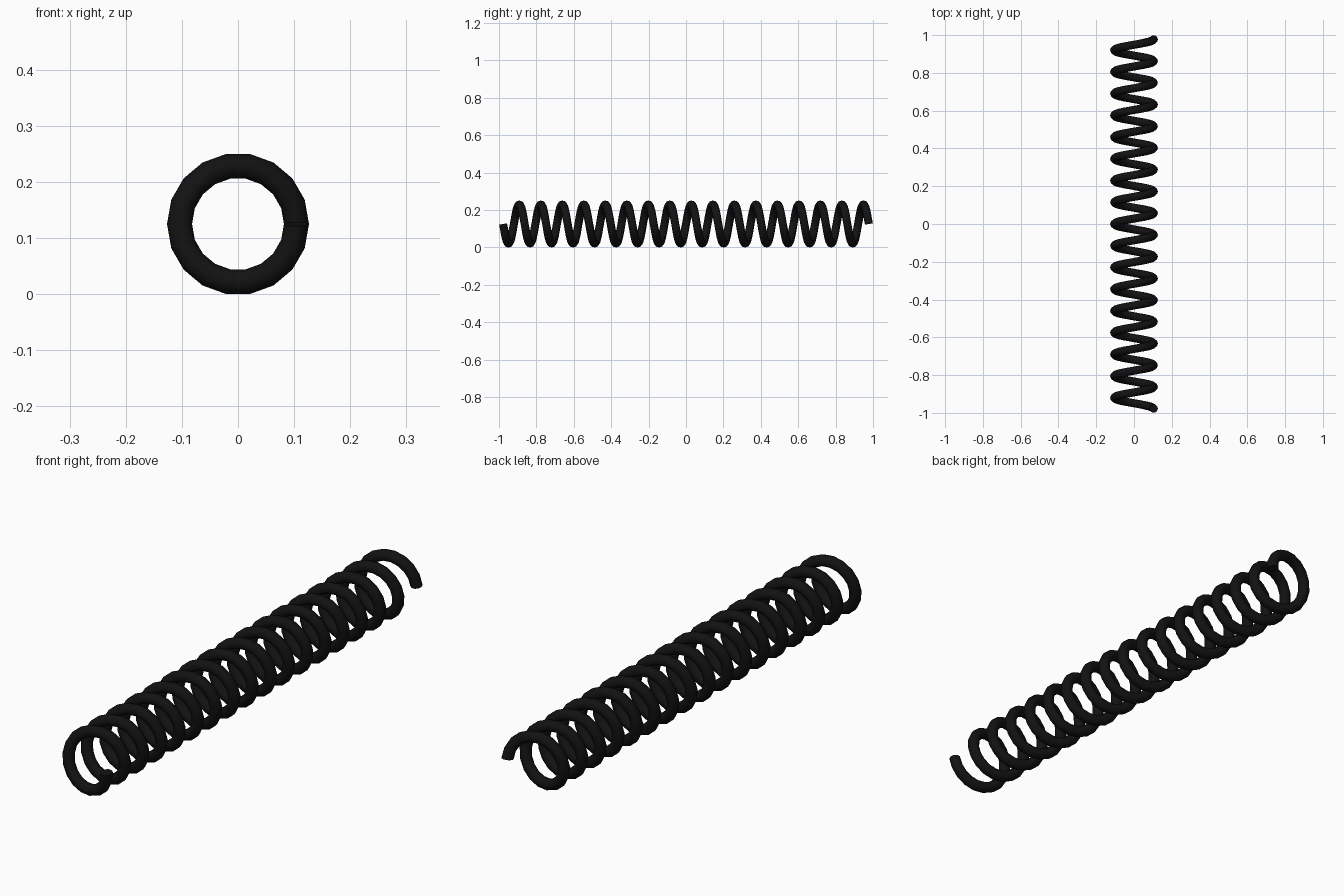
import bpy, bmesh
from math import sin, cos, pi
from mathutils import Vector

if "Cube" in bpy.data.objects:
    bpy.data.objects.remove(bpy.data.objects["Cube"])

TURNS, STEPS, SIDES = 17, 18, 10      # coil turns, segments per turn, wire sides
COIL_R, WIRE_R = 0.1042, 0.0223
HALF_LEN = 1.0 - WIRE_R
CENTRE_Z = 0.125
PITCH = 2 * HALF_LEN / TURNS

bm = bmesh.new()

# wire cross-sections swept along the helix
rings = []
for i in range(TURNS * STEPS + 1):
    a = -2 * pi * i / STEPS
    radial = Vector((cos(a), 0, sin(a)))
    tangent = Vector((sin(a), PITCH / (2 * pi * COIL_R), -cos(a))).normalized()
    side = tangent.cross(radial)
    centre = radial * COIL_R + Vector((0, -HALF_LEN + PITCH * i / STEPS, CENTRE_Z))
    rings.append([bm.verts.new(centre + WIRE_R * (radial * cos(t) + side * sin(t)))
                  for t in (2 * pi * k / SIDES for k in range(SIDES))])

# wire skin
for r0, r1 in zip(rings, rings[1:]):
    for k in range(SIDES):
        n = (k + 1) % SIDES
        bm.faces.new((r0[k], r0[n], r1[n], r1[k])).smooth = True

# flat end caps
bm.faces.new(rings[0])
bm.faces.new(rings[-1])
bmesh.ops.recalc_face_normals(bm, faces=bm.faces)

mesh = bpy.data.meshes.new("coil_spring")
bm.to_mesh(mesh)
bm.free()
spring = bpy.data.objects.new("coil_spring", mesh)
bpy.context.collection.objects.link(spring)

# black wire
mat = bpy.data.materials.new("black_wire")
mat.diffuse_color = (0.006, 0.006, 0.006, 1)
mat.use_nodes = True
mat.node_tree.nodes["Principled BSDF"].inputs["Base Color"].default_value = mat.diffuse_color
mesh.materials.append(mat)
